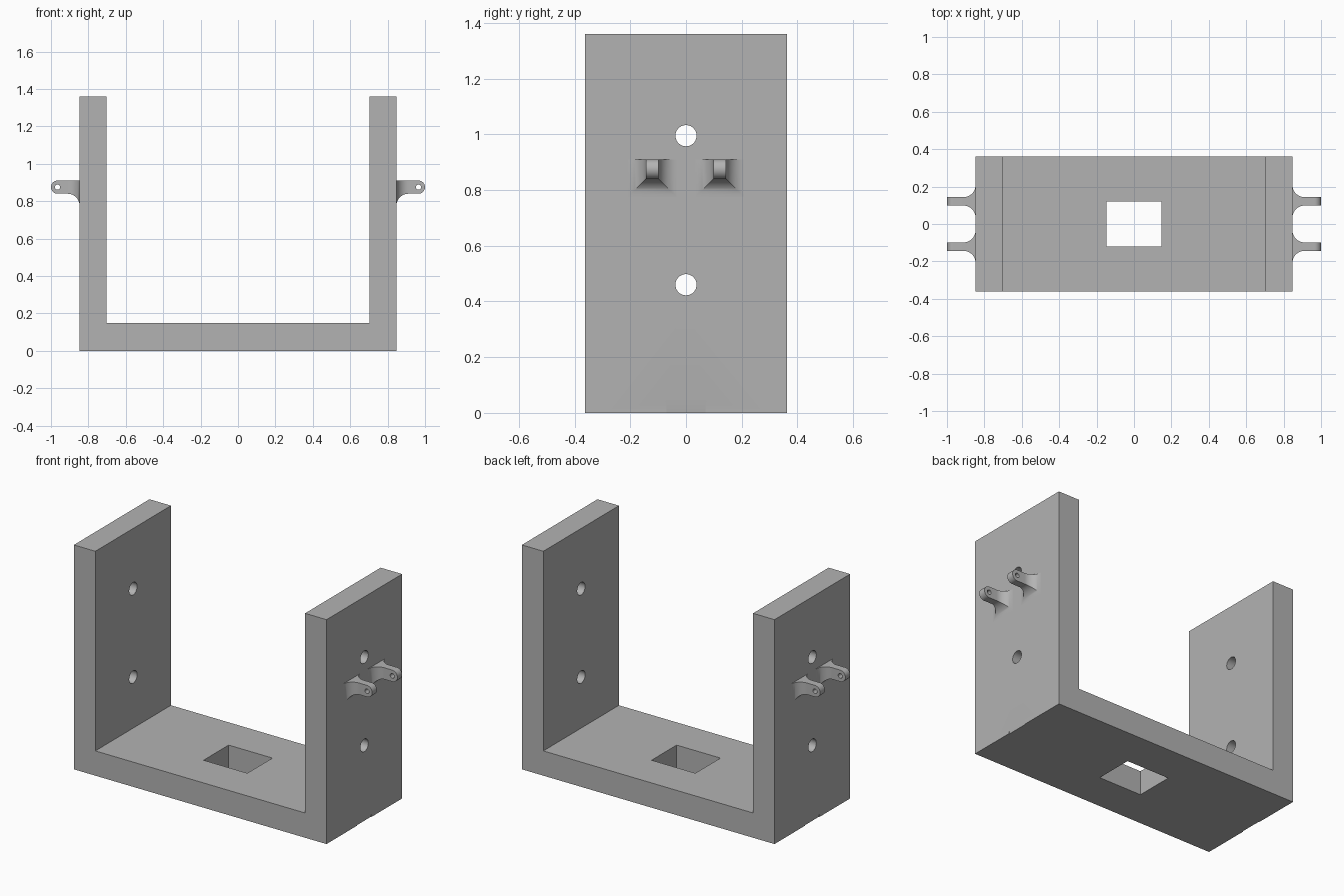
import bpy, bmesh, math
from mathutils import Vector

if "Cube" in bpy.data.objects:
    bpy.data.objects.remove(bpy.data.objects["Cube"], do_unlink=True)

grey = bpy.data.materials.new("plain_grey")
grey.use_nodes = True
colour = (0.45, 0.45, 0.45, 1)
grey.diffuse_color = colour
grey.node_tree.nodes["Principled BSDF"].inputs["Base Color"].default_value = colour

WALL_X, HALF_Y, HEIGHT = 0.847, 0.362, 1.36
INNER_X, FLOOR_Z = 0.703, 0.15


def make_object(name, bm):
    bmesh.ops.remove_doubles(bm, verts=bm.verts, dist=1e-5)
    bmesh.ops.recalc_face_normals(bm, faces=bm.faces)
    mesh = bpy.data.meshes.new(name)
    bm.to_mesh(mesh)
    bm.free()
    mesh.materials.append(grey)
    obj = bpy.data.objects.new(name, mesh)
    bpy.context.collection.objects.link(obj)
    return obj


def prism(name, outline, half_depth):
    """Extrude an (x, z) outline symmetrically along y."""
    bm = bmesh.new()
    face = bm.faces.new([bm.verts.new((x, -half_depth, z)) for x, z in outline])
    ext = bmesh.ops.extrude_face_region(bm, geom=[face])
    moved = [v for v in ext["geom"] if isinstance(v, bmesh.types.BMVert)]
    bmesh.ops.translate(bm, verts=moved, vec=(0, 2 * half_depth, 0))
    return make_object(name, bm)


def cylinder(name, centre, radius, length, axis, sides=40):
    bm = bmesh.new()
    bmesh.ops.create_cone(bm, cap_ends=True, segments=sides, radius1=radius,
                          radius2=radius, depth=length)
    turn = Vector((0, 0, 1)).rotation_difference(Vector(axis)).to_matrix()
    bmesh.ops.rotate(bm, verts=bm.verts, matrix=turn)
    bmesh.ops.translate(bm, verts=bm.verts, vec=centre)
    return make_object(name, bm)


def activate(obj):
    bpy.ops.object.select_all(action="DESELECT")
    obj.select_set(True)
    bpy.context.view_layer.objects.active = obj


def cut(obj, cutter):
    cutter.hide_render = True
    mod = obj.modifiers.new("cut", "BOOLEAN")
    mod.operation, mod.solver, mod.object = "DIFFERENCE", "EXACT", cutter
    activate(obj)
    bpy.ops.object.modifier_apply(modifier=mod.name)
    bpy.data.objects.remove(cutter, do_unlink=True)


def smooth(obj):
    activate(obj)
    bpy.ops.object.shade_smooth_by_angle(angle=math.radians(30))


# U-shaped bracket
bracket = prism("bracket", [
    (-WALL_X, 0), (WALL_X, 0), (WALL_X, HEIGHT), (INNER_X, HEIGHT),
    (INNER_X, FLOOR_Z), (-INNER_X, FLOOR_Z), (-INNER_X, HEIGHT), (-WALL_X, HEIGHT)], HALF_Y)

# Rectangular opening in the floor
cut(bracket, prism("floor_cutter", [
    (-0.147, -0.1), (0.147, -0.1), (0.147, 0.3), (-0.147, 0.3)], 0.12))

# Round holes through both walls
for z in (0.46, 0.995):
    cut(bracket, cylinder("wall_cutter", (0, 0, z), 0.038, 3, (1, 0, 0)))

# Shallow tapered relief at the foot of each wall
for side in (-1, 1):
    cut(bracket, prism("relief_cutter", [
        (side * (WALL_X - 0.005), -0.01), (side * (WALL_X + 0.02), -0.01),
        (side * (WALL_X + 0.02), 0.04), (side * WALL_X, 0.04)], 0.07))
smooth(bracket)

# Hinge lugs: rectangular sections flared at the wall, rounded at the tip
FLARE, HALF_T, TIP_R, LUG_Z, STEPS = 0.065, 0.0225, 0.035, 0.875, 12


def lug_sections():
    """Yield x, half width, bottom z and top z along the lug."""
    top = LUG_Z + TIP_R
    yield WALL_X - 0.02, HALF_T + FLARE, LUG_Z - TIP_R - FLARE, top
    for i in range(STEPS + 1):
        a = math.pi / 2 * i / STEPS
        spread = FLARE * (1 - math.sin(a))
        yield (WALL_X + FLARE * (1 - math.cos(a)), HALF_T + spread,
               LUG_Z - TIP_R - spread, top)
    for i in range(STEPS + 1):
        a = math.pi / 2 * i / STEPS
        h = TIP_R * math.cos(a)
        yield 1 - TIP_R + TIP_R * math.sin(a), HALF_T, LUG_Z - h, LUG_Z + h


def make_lug(name, side, y):
    bm = bmesh.new()
    rings = []
    for x, w, low, high in lug_sections():
        corners = ((-w, low), (w, low), (w, high), (-w, high))
        rings.append([bm.verts.new((side * x, y + dy, z)) for dy, z in corners])
    for a, b in zip(rings, rings[1:]):
        for k in range(4):
            n = (k + 1) % 4
            bm.faces.new((a[k], a[n], b[n], b[k]))
    bm.faces.new(rings[0])
    lug = make_object(name, bm)
    pin = (side * (1 - TIP_R), y, LUG_Z)
    cut(lug, cylinder("pin_cutter", pin, 0.014, 0.2, (0, 1, 0), 24))
    smooth(lug)


for side, side_name in ((-1, "right"), (1, "left")):
    for y, end_name in ((-0.121, "front"), (0.121, "back")):
        make_lug(f"{side_name}_{end_name}_lug", side, y)
